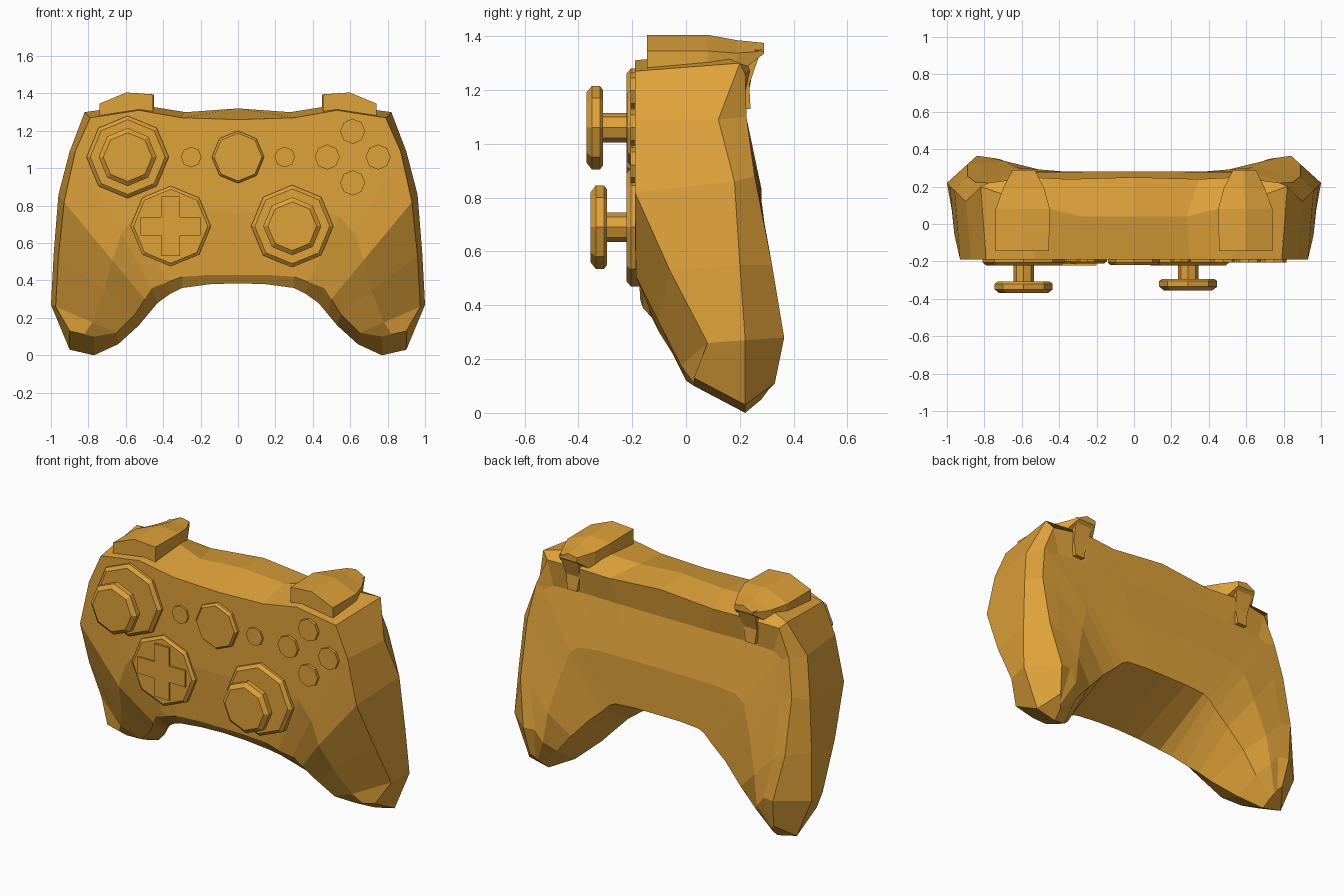
import bpy, bmesh
from math import pi, cos, sin
from mathutils import Vector

cube = bpy.data.objects.get("Cube")
if cube:
    bpy.data.objects.remove(cube, do_unlink=True)

# Single amber plastic
amber = bpy.data.materials.new("amber_plastic")
amber.use_nodes = True
COLOUR = (0.74, 0.36, 0.042, 1)
amber.diffuse_color = COLOUR
amber.node_tree.nodes["Principled BSDF"].inputs["Base Color"].default_value = COLOUR


def finish(name, bm, mirror):
    bmesh.ops.recalc_face_normals(bm, faces=bm.faces)
    mesh = bpy.data.meshes.new(name)
    bm.to_mesh(mesh)
    bm.free()
    mesh.materials.append(amber)
    obj = bpy.data.objects.new(name, mesh)
    bpy.context.scene.collection.objects.link(obj)
    if mirror:
        mod = obj.modifiers.new("mirror", "MIRROR")
        mod.use_clip = True


def loft(name, sections, end_caps=None, mirror=False):
    """Skin closed cross-sections; a mirrored loft stays open at its start."""
    bm = bmesh.new()
    rows = [[bm.verts.new(p) for p in s] for s in sections]
    n = len(rows[0])
    for a, b in zip(rows, rows[1:]):
        for i in range(n):
            j = (i + 1) % n
            bm.faces.new((a[i], a[j], b[j], b[i]))
    if not mirror:
        bm.faces.new(rows[0])
    for cap in end_caps or [range(n)]:
        bm.faces.new([rows[-1][i] for i in cap])
    finish(name, bm, mirror)


def disc(name, x, z, profile, sides=8):
    """Turned part facing the front; profile is (radius, y) pairs."""
    ring = [2 * pi * i / sides for i in range(sides)]
    loft(name, [[(x + r * cos(a), y, z + r * sin(a)) for a in ring]
                for r, y in profile])


# Body: guide lines run from the centre out to the grip tip
outer_front = [(0, -.19, 1.26), (.30, -.19, 1.27), (.53, -.19, 1.31),
               (.79, -.19, 1.27), (.87, -.19, 1.09), (.93, -.19, .82),
               (.96, -.06, .53), (.975, .08, .26), (.90, .03, .13)]
outer_side = [(0, .04, 1.32), (.28, .04, 1.30), (.53, .10, 1.34),
              (.82, .20, 1.30), (.90, .12, 1.09), (.96, .18, .86),
              (.985, .20, .55), (1, .22, .27), (.90, .22, .03)]
outer_back = [(0, .25, 1.30), (.35, .24, 1.27), (.55, .25, 1.28),
              (.78, .22, 1.26), (.85, .225, 1.10), (.89, .255, .88),
              (.89, .32, .55), (.84, .365, .28), (.82, .33, .11)]
back_top = [(0, .22, 1.12), (.30, .22, 1.12), (.53, .215, 1.12),
            (.74, .215, 1.11), (.80, .225, 1.08), (.81, .265, .85),
            (.82, .325, .52), (.77, .355, .28), (.80, .31, .09)]
inner_back = [(0, .28, .55), (.15, .28, .55), (.28, .28, .54),
              (.32, .28, .52), (.37, .28, .47), (.46, .28, .39),
              (.57, .29, .27), (.67, .28, .15), (.78, .28, .05)]
inner_side = [(0, -.14, .385), (.15, -.14, .38), (.30, -.13, .36),
              (.36, -.10, .33), (.43, -.06, .28), (.48, 0, .22),
              (.53, .05, .16), (.64, .15, .06), (.77, .22, 0)]
inner_front = [(0, -.17, .43), (.15, -.17, .43), (.30, -.17, .42),
               (.38, -.16, .39), (.46, -.13, .36), (.50, -.10, .30),
               (.55, -.05, .22), (.65, 0, .12), (.77, .03, .10)]


def between(a, b, t, bulge):
    """Line part-way between two guide lines, pushed along y."""
    line = []
    for k, (p, q) in enumerate(zip(a, b)):
        v = Vector(p).lerp(Vector(q), t)
        v.y = max(-.19, v.y + (bulge if k < 8 else 0))
        line.append(v)
    return line


front_middle = between(outer_front, inner_front, .6, -.05)
back_middle = between(back_top, inner_back, .5, .03)
lines = [outer_front, front_middle, inner_front, inner_side, inner_back,
         back_middle, back_top, outer_back, outer_side]
loft("controller_body", list(zip(*lines)), mirror=True,
     end_caps=[(0, 1, 2, 3, 8), (3, 4, 5, 6, 7, 8)])

# Triggers with a tapered finger lip and a hooked tail behind
stations = [(-.145, .455, .74, 1.395, 1.27), (.08, .45, .74, 1.395, 1.27),
            (.19, .48, .70, 1.375, 1.26), (.29, .53, .65, 1.365, 1.335)]
for side, sign in (("left", 1), ("right", -1)):
    sections = []
    for y, a, b, top, low in stations:
        pts = [(a, low), (a, top), ((a + b) / 2, top + .01),
               (b, top - .05 * (b - a) / .29), (b, low)]
        sections.append([(sign * x, y, z) for x, z in pts])
    loft(side + "_trigger", sections)
    hook = [(.17, 1.34), (.28, 1.35), (.235, 1.22), (.24, 1.13), (.19, 1.13)]
    loft(side + "_trigger_tail",
         [[(sign * (x + w * (z - 1.12)), y, z) for y, z in hook]
          for x, w in ((.57, -.18), (.63, .12))])

# Thumb sticks: socket, stem and chamfered cap
for side, x, z, tip in (("right", -.59, 1.06, -.37), ("left", .29, .69, -.355)):
    disc(side + "_stick_socket", x, z, [(.22, -.15), (.22, -.205), (.20, -.222)])
    disc(side + "_stick_stem", x, z, [(.055, -.20), (.055, tip + .04)])
    disc(side + "_stick_cap", x, z, [(.14, tip + .062), (.155, tip + .05),
                                     (.155, tip + .02), (.13, tip)])

# Direction pad: plate and raised cross
PAD_X, PAD_Z = -.36, .69
disc("direction_pad_plate", PAD_X, PAD_Z,
     [(.215, -.14), (.215, -.20), (.198, -.212)])
arm, half = .16, .05
corner = [(arm, -half), (arm, half), (half, half)]
cross = []
for turn in range(4):
    c, s = round(cos(turn * pi / 2)), round(sin(turn * pi / 2))
    cross += [(u * c - v * s, u * s + v * c) for u, v in corner]
loft("direction_pad_cross", [[(PAD_X + u, y, PAD_Z + v) for u, v in cross]
                             for y in (-.20, -.222)])

# Centre button and the two small buttons beside it
disc("centre_button", 0, 1.06, [(.14, -.15), (.14, -.205), (.128, -.218)])
for side, x in (("left", .25), ("right", -.25)):
    disc(side + "_menu_button", x, 1.06, [(.055, -.16), (.055, -.202)])

# Four action buttons in a diamond
for name, dx, dz in (("upper", 0, 1), ("lower", 0, -1),
                     ("inner", -1, 0), ("outer", 1, 0)):
    disc(name + "_action_button", .613 + .136 * dx, 1.06 + .138 * dz,
         [(.067, -.16), (.067, -.206)])
